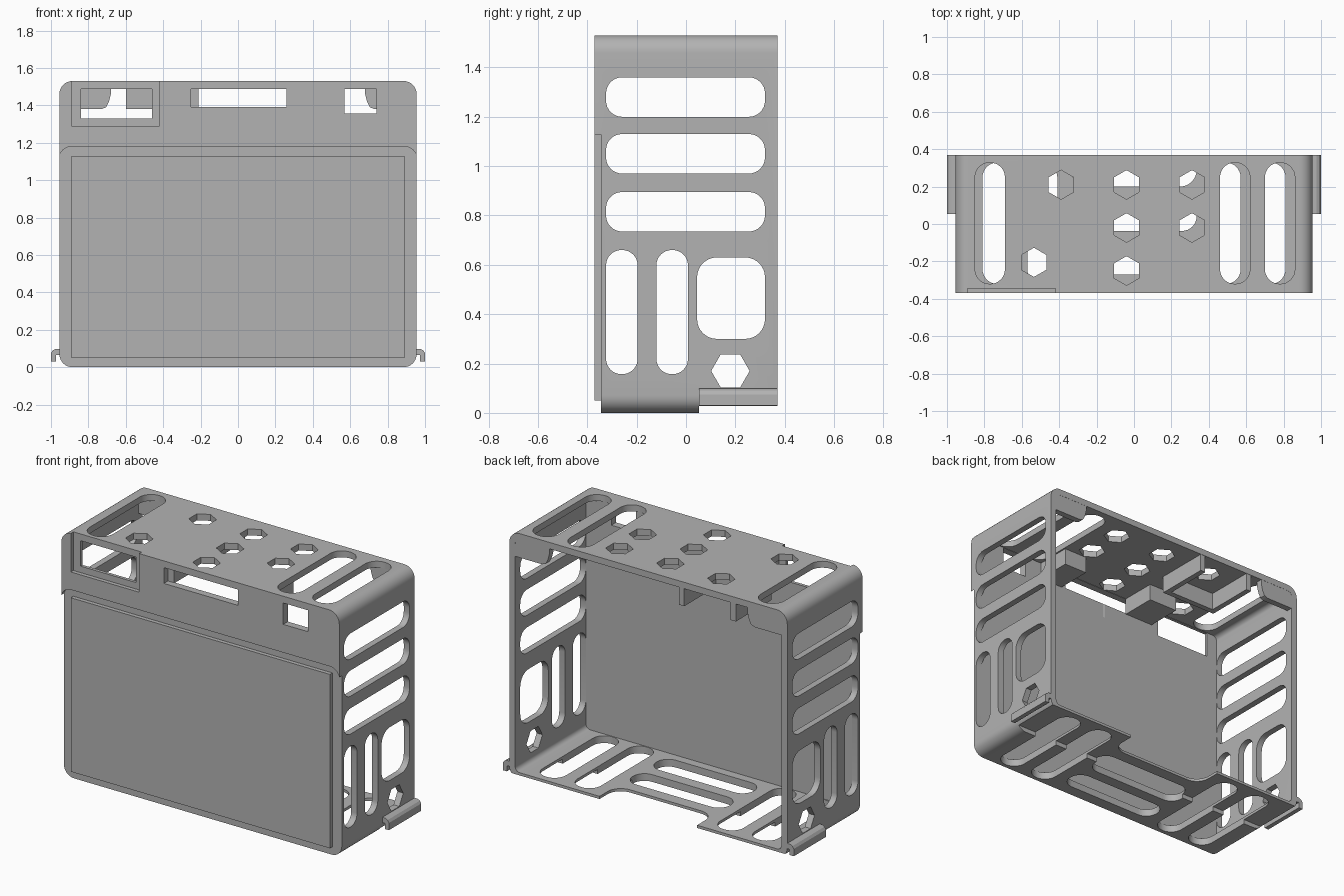
import bpy, bmesh, math

if "Cube" in bpy.data.objects:
    bpy.data.objects.remove(bpy.data.objects["Cube"])

grey = bpy.data.materials.new("plain grey")
grey.use_nodes = True
GREY = (0.45, 0.45, 0.45, 1)
grey.diffuse_color = GREY
grey.node_tree.nodes["Principled BSDF"].inputs["Base Color"].default_value = GREY


def rounded(a0, a1, b0, b1, r=0.0, steps=8):
    """Rounded rectangle outline."""
    if r <= 0:
        return [(a0, b0), (a1, b0), (a1, b1), (a0, b1)]
    corners = [(a1 - r, b1 - r), (a0 + r, b1 - r), (a0 + r, b0 + r), (a1 - r, b0 + r)]
    pts = []
    for q, (a, b) in enumerate(corners):
        for i in range(steps + 1):
            t = (q + i / steps) * math.pi / 2
            pts.append((a + r * math.cos(t), b + r * math.sin(t)))
    return pts


def hexagon(a, b, turn=0.0, r=0.078):
    return [(a + r * math.cos(turn + i * math.pi / 3), b + r * math.sin(turn + i * math.pi / 3))
            for i in range(6)]


def prism(name, outline, axis, lo, hi):
    """Extrude an outline along one axis."""
    place = {"x": lambda a, b, c: (c, a, b),
             "y": lambda a, b, c: (a, c, b),
             "z": lambda a, b, c: (a, b, c)}[axis]
    bm = bmesh.new()
    bottom = [bm.verts.new(place(a, b, lo)) for a, b in outline]
    top = [bm.verts.new(place(a, b, hi)) for a, b in outline]
    bm.faces.new(bottom)
    bm.faces.new(top[::-1])
    n = len(outline)
    for i in range(n):
        j = (i + 1) % n
        bm.faces.new((bottom[i], top[i], top[j], bottom[j]))
    bmesh.ops.recalc_face_normals(bm, faces=bm.faces)
    mesh = bpy.data.meshes.new(name)
    bm.to_mesh(mesh)
    bm.free()
    mesh.materials.append(grey)
    ob = bpy.data.objects.new(name, mesh)
    bpy.context.collection.objects.link(ob)
    return ob


def activate(ob):
    bpy.ops.object.select_all(action="DESELECT")
    ob.select_set(True)
    bpy.context.view_layer.objects.active = ob


def cut(target, outline, axis, lo, hi):
    cutter = prism("cutter", outline, axis, lo, hi)
    cutter.hide_render = True
    activate(target)
    mod = target.modifiers.new("cut", "BOOLEAN")
    mod.operation = "DIFFERENCE"
    mod.solver = "EXACT"
    mod.object = cutter
    bpy.ops.object.modifier_apply(modifier=mod.name)
    bpy.data.objects.remove(cutter)


# Shell: rounded case, hollow and open at the back
shell = prism("case_shell", rounded(-0.955, 0.955, 0, 1.53, 0.07), "y", -0.37, 0.37)
cut(shell, rounded(-0.915, 0.915, 0.045, 1.49, 0.03), "y", -0.325, 0.6)

# Front: lower panel recess, corner window recess, three openings
cut(shell, rounded(-0.958, 0.958, -0.2, 1.18, 0.07), "y", -0.6, -0.345)
cut(shell, rounded(-0.89, -0.42, 1.29, 1.7), "y", -0.6, -0.345)
for x0, x1, z0 in ((-0.84, -0.46, 1.33), (-0.25, 0.26, 1.39), (0.57, 0.74, 1.355)):
    cut(shell, rounded(x0, x1, z0, 1.488), "y", -0.6, -0.2)

# Side vents, through both sides
for z in (1.28, 1.05, 0.815):
    cut(shell, rounded(-0.324, 0.32, z - 0.08, z + 0.08, 0.065), "x", -1.2, 1.2)
for y in (-0.26, -0.056):
    cut(shell, rounded(y - 0.064, y + 0.064, 0.157, 0.66, 0.062), "x", -1.2, 1.2)
cut(shell, rounded(0.045, 0.32, 0.3, 0.63, 0.08), "x", -1.2, 1.2)
cut(shell, hexagon(0.18, 0.17), "x", -1.2, 1.2)

# Top vents
for x in (-0.77, 0.54, 0.78):
    cut(shell, rounded(x - 0.08, x + 0.08, -0.32, 0.328, 0.078), "z", 1.3, 1.7)
for x, y in ((-0.39, 0.21), (-0.04, 0.21), (0.31, 0.21), (-0.04, -0.02),
             (0.31, -0.02), (-0.04, -0.25), (-0.535, -0.205)):
    cut(shell, hexagon(x, y, math.pi / 6), "z", 1.3, 1.7)

# Floor: thinner rear half, vents and rear notch
cut(shell, rounded(-1.2, 1.2, 0.053, 0.6), "z", -0.2, 0.028)
for x in (-0.73, -0.49, 0.49, 0.73):
    cut(shell, rounded(x - 0.08, x + 0.08, -0.32, 0.328, 0.078), "z", -0.2, 0.2)
for y in (-0.19, 0.043):
    cut(shell, rounded(-0.335, 0.335, y - 0.08, y + 0.08, 0.078), "z", -0.2, 0.2)
cut(shell, rounded(-0.335, 0.335, 0.2, 0.6, 0.09), "z", -0.2, 0.2)

# Raised front panel
prism("front_panel", rounded(-0.89, 0.89, 0.05, 1.13), "y", -0.37, -0.34)

# Rear corner gussets and side clips
gusset = [(0.95, 1.38), (0.73, 1.38), (0.705, 1.39), (0.69, 1.42), (0.68, 1.46),
          (0.68, 1.51), (0.9, 1.51), (0.95, 1.45)]
clip = [(0.94, 0.098), (0.975, 0.098), (0.99, 0.09), (1, 0.075), (1, 0.03),
        (0.972, 0.03), (0.972, 0.065), (0.94, 0.065)]
for side, s in (("left", 1), ("right", -1)):
    prism(side + "_gusset", [(s * x, z) for x, z in gusset], "y", 0.33, 0.369)
    prism(side + "_clip", [(s * x, z) for x, z in clip], "y", 0.053, 0.37)

# Bracket under the top, open at the back
bracket = [(-0.6, 0.368), (-0.6, 0.02), (-0.21, 0.02), (-0.21, 0.368),
           (-0.245, 0.368), (-0.245, 0.055), (-0.565, 0.055), (-0.565, 0.368)]
prism("top_bracket", bracket, "z", 1.38, 1.5)

# Blocks behind the front wall
for name, x0, x1 in (("left_block", 0.29, 0.45), ("right_block", -0.41, -0.21)):
    prism(name, rounded(x0, x1, -0.33, -0.1), "z", 1.385, 1.5)

for ob in list(bpy.context.collection.objects):
    if ob.type == "MESH":
        activate(ob)
        bpy.ops.object.shade_smooth_by_angle(angle=math.radians(25))
